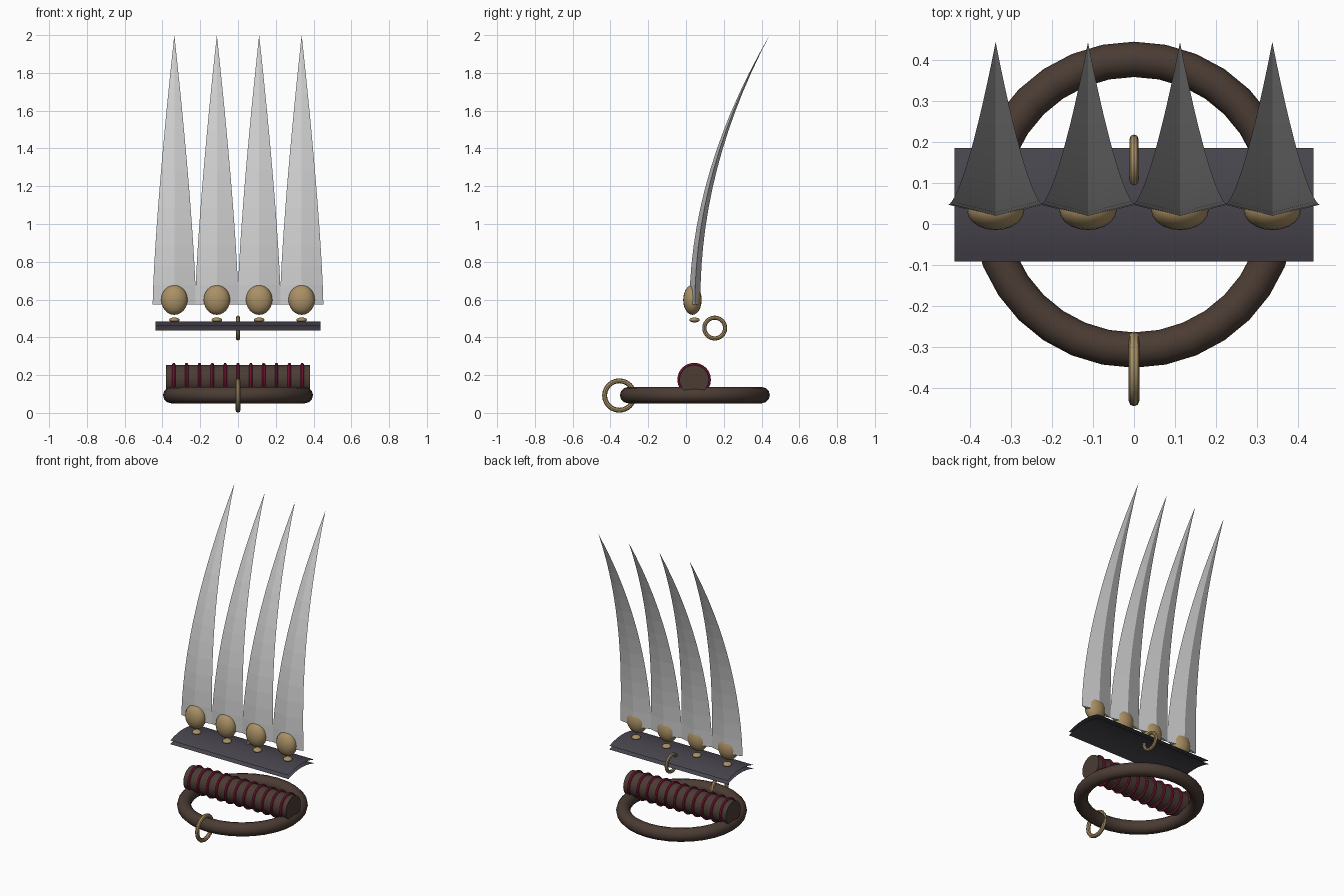
import bpy, bmesh, math

if "Cube" in bpy.data.objects:
    bpy.data.objects.remove(bpy.data.objects["Cube"])

def material(name, rgb):
    m = bpy.data.materials.new(name)
    m.diffuse_color = (*rgb, 1)
    m.use_nodes = True
    m.node_tree.nodes["Principled BSDF"].inputs["Base Color"].default_value = m.diffuse_color
    return m

STEEL = material("steel", (0.60, 0.61, 0.63))
BRASS = material("brass", (0.40, 0.28, 0.13))
LEATHER = material("leather", (0.07, 0.045, 0.034))
DARK = material("dark_metal", (0.065, 0.06, 0.075))
CORD = material("crimson_cord", (0.25, 0.012, 0.05))
SIDE = (0, math.pi / 2, 0)          # turns a z axis to the x axis
BLADE_X = [-0.337, -0.112, 0.112, 0.337]

def finish(name, mat, smooth=True):
    ob = bpy.context.object
    ob.name = name
    ob.data.materials.append(mat)
    if smooth:
        bpy.ops.object.shade_smooth_by_angle(angle=math.radians(40))
    return ob

def torus(name, mat, loc, major, minor, rot=(0, 0, 0), n=32, m=10):
    bpy.ops.mesh.primitive_torus_add(location=loc, rotation=rot, major_radius=major,
                                     minor_radius=minor, major_segments=n, minor_segments=m)
    return finish(name, mat)

def ellipsoid(name, mat, loc, radii):
    bpy.ops.mesh.primitive_uv_sphere_add(segments=20, ring_count=12, radius=1, location=loc)
    bpy.context.object.scale = radii
    bpy.ops.object.transform_apply(location=False, rotation=False, scale=True)
    return finish(name, mat)

def from_bmesh(name, bm, mat):
    bmesh.ops.recalc_face_normals(bm, faces=bm.faces)
    me = bpy.data.meshes.new(name)
    bm.to_mesh(me)
    bm.free()
    me.materials.append(mat)
    ob = bpy.data.objects.new(name, me)
    bpy.context.collection.objects.link(ob)
    return ob

# Curved claw blade: diamond section tapering to a point
def blade(name, x, steps=14):
    bm = bmesh.new()
    prev = None
    for i in range(steps):
        t = i / steps
        k = 1 - t ** 1.35
        w, d = 0.115 * k, 0.029 * k
        y, z = 0.047 + 0.396 * t * t, 0.575 + 1.425 * t
        ring = [bm.verts.new(p) for p in
                ((x - w, y, z), (x, y - d, z), (x + w, y, z), (x, y + d, z))]
        if prev:
            for j in range(4):
                bm.faces.new((prev[j], prev[j - 3], ring[j - 3], ring[j]))
        else:
            bm.faces.new(ring)
        prev = ring
    tip = bm.verts.new((x, 0.443, 2.0))
    for j in range(4):
        bm.faces.new((prev[j], prev[j - 3], tip))
    return from_bmesh(name, bm, STEEL)

# Thin arched knuckle plate, open at the ends
def arched_sheet(name, z_edge, rise=0.025, n=12):
    bm = bmesh.new()
    prev = None
    for i in range(n + 1):
        u = 2 * i / n - 1
        y, z = 0.047 + 0.138 * u, z_edge + rise * (1 - u * u)
        pair = [bm.verts.new((s * 0.437, y, z)) for s in (-1, 1)]
        if prev:
            bm.faces.new((prev[0], prev[1], pair[1], pair[0]))
        prev = pair
    ob = from_bmesh(name, bm, DARK)
    ob.data.shade_smooth()
    return ob

# Blades with brass knobs and rivets
for i, x in enumerate(BLADE_X):
    blade(f"blade_{i}", x)
    ellipsoid(f"blade_knob_{i}", BRASS, (x, 0.034, 0.598), (0.07, 0.049, 0.079))
    ellipsoid(f"rivet_{i}", BRASS, (x, 0.045, 0.492), (0.028, 0.028, 0.013))

# Knuckle plate
arched_sheet("plate_upper", 0.460)
arched_sheet("plate_lower", 0.435)

# Grip with cord wraps
bpy.ops.mesh.primitive_cylinder_add(vertices=24, radius=0.078, depth=0.76,
                                    location=(0, 0.043, 0.176), rotation=SIDE)
finish("grip", LEATHER)
for i in range(11):
    torus(f"cord_wrap_{i}", CORD, (-0.34 + 0.068 * i, 0.043, 0.176), 0.08, 0.009, SIDE, 24, 8)

# Wrist loop and the two brass rings
torus("wrist_loop", LEATHER, (0, 0.047, 0.094), 0.354, 0.043, n=32, m=12)
torus("front_ring", BRASS, (0, -0.353, 0.092), 0.078, 0.013, SIDE, 24, 8)
torus("back_ring", BRASS, (0, 0.152, 0.449), 0.055, 0.011, SIDE, 24, 8)
